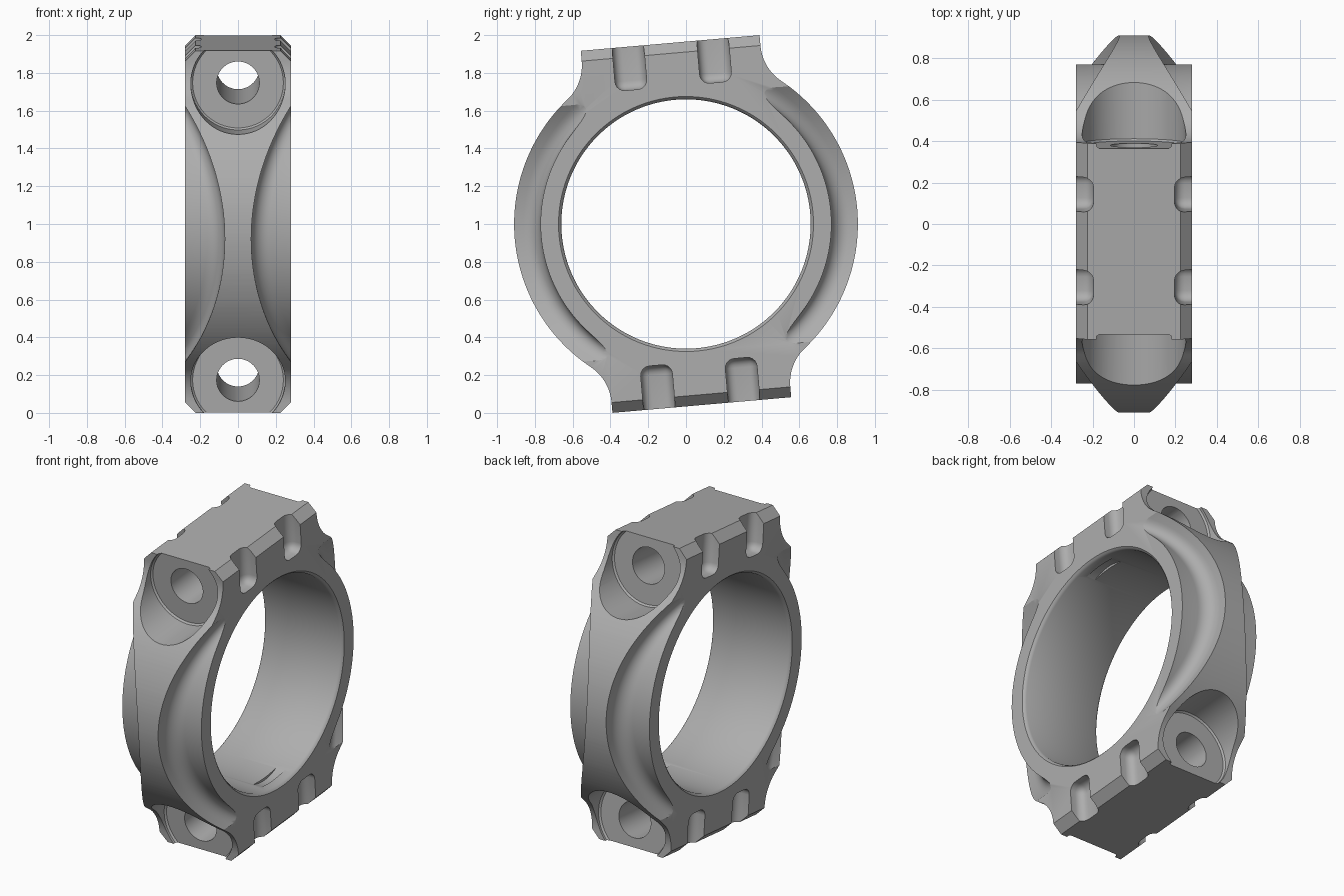
import bpy, bmesh, math
from mathutils import Matrix, Vector

if "Cube" in bpy.data.objects:
    bpy.data.objects.remove(bpy.data.objects["Cube"])

HALF = 0.28      # half width along x
R_OUT, R_STEP, R_IN = 0.91, 0.77, 0.66
BU, BW = 0.475, 0.962   # clamp pad half length and half height
TILT = math.radians(5)

metal = bpy.data.materials.new("grey metal")
metal.diffuse_color = (0.42, 0.42, 0.42, 1)
metal.use_nodes = True
metal.node_tree.nodes["Principled BSDF"].inputs["Base Color"].default_value = metal.diffuse_color


def make(name, bm):
    bmesh.ops.recalc_face_normals(bm, faces=bm.faces)
    me = bpy.data.meshes.new(name)
    bm.to_mesh(me)
    bm.free()
    ob = bpy.data.objects.new(name, me)
    bpy.context.collection.objects.link(ob)
    me.materials.append(metal)
    return ob


def loft(name, rings):
    """Closed solid through a row of equal closed sections."""
    bm = bmesh.new()
    rows = [[bm.verts.new(p) for p in ring] for ring in rings]
    n = len(rows[0])
    for a, b in zip(rows, rows[1:]):
        for i in range(n):
            j = (i + 1) % n
            bm.faces.new((a[i], a[j], b[j], b[i]))
    bm.faces.new(rows[0])
    bm.faces.new(rows[-1])
    return make(name, bm)


def lathe(name, axis, stations, centre=(0, 0, 0), seg=64):
    """Round solid along x or y; stations are (position, radius)."""
    rings = []
    for pos, r in stations:
        ring = []
        for i in range(seg):
            t = 2 * math.pi * (i + 0.5) / seg
            a, b = r * math.cos(t), r * math.sin(t)
            p = (pos, a, b) if axis == 'x' else (a, pos, b)
            ring.append(Vector(p) + Vector(centre))
        rings.append(ring)
    return loft(name, rings)


def box(name, size, centre, rot=None, bevel=0):
    bm = bmesh.new()
    bmesh.ops.create_cube(bm, size=1)
    bmesh.ops.scale(bm, vec=size, verts=bm.verts)
    if bevel:
        bmesh.ops.bevel(bm, geom=bm.edges[:], offset=bevel, segments=5,
                        profile=0.5, affect='EDGES')
    if rot:
        bmesh.ops.rotate(bm, matrix=rot, verts=bm.verts)
    bmesh.ops.translate(bm, vec=centre, verts=bm.verts)
    return make(name, bm)


# outline of ring plus both clamp pads, joined by concave fillets
FIL = 0.25
cu = BU + FIL
cw = math.sqrt((R_OUT + FIL) ** 2 - cu ** 2)
tangent = math.atan2(cw, cu)
quarter = [(R_OUT * math.cos(tangent * i / 30), R_OUT * math.sin(tangent * i / 30))
           for i in range(31)]
for i in range(1, 13):
    t = tangent + math.pi - tangent * i / 12
    quarter.append((cu + FIL * math.cos(t), cw + FIL * math.sin(t)))
quarter.append((BU, BW))
half = quarter + [(-u, w) for u, w in reversed(quarter)]
outline = half + [(u, -w) for u, w in reversed(half)][1:-1]
body = loft("bearing_clamp_ring", [[(x, u, w) for u, w in outline] for x in (-HALF, HALF)])

cutters = []

# central bore with softened rims
bore = [(-0.4, 0.795), (-HALF, 0.675), (-0.272, 0.666), (-0.26, R_IN),
        (0.26, R_IN), (0.272, 0.666), (HALF, 0.675), (0.4, 0.795)]
cutters.append(lathe("bore_cutter", 'x', bore, seg=128))

# side grooves that waist the rim, with a filleted root
RW, FR = 1.206, 0.09


def waist(w):
    return 0.07 + RW - math.sqrt(RW * RW - w * w)


section = [(0, 1.05), (0, 0.95)]
section += [(FR - FR * math.cos(a), R_STEP + FR - FR * math.sin(a))
            for a in [math.pi / 2 * i / 8 for i in range(9)]]
for sx in (-1, 1):
    for su in (-1, 1):
        rings = []
        for i in range(61):
            t = math.radians(-60 + 2 * i)
            ring = [(sx * (waist(r * math.sin(t)) + off), su * r * math.cos(t),
                     r * math.sin(t)) for off, r in section]
            for r in (R_STEP, 1.05):
                ring.append((sx * 0.65, su * r * math.cos(t), r * math.sin(t)))
            rings.append(ring)
        cutters.append(loft("groove_cutter", rings))

for sw in (-1, 1):
    # bolt hole and the spot faces at both of its ends
    axis = (0, 0, sw * 0.79)
    cutters.append(lathe("bolt_hole_cutter", 'y', [(-1.2, 0.113), (1.2, 0.113)], axis, 48))
    for su in (-1, 1):
        cutters.append(lathe("spot_face_cutter", 'y',
                             [(su * 0.45, 0.24), (su * 0.46, 0.25), (su * 1.2, 0.25)], axis, 72))
    for sx in (-1, 1):
        # long edge chamfer
        cutters.append(box("chamfer_cutter", (0.4, 2, 0.4),
                           (sx * (HALF + 0.114), 0, sw * (BW + 0.114)),
                           Matrix.Rotation(math.pi / 4, 3, 'Y')))
        # rounded side notches
        for u in (-0.225, 0.225):
            cutters.append(box("notch_cutter", (0.3, 0.168, 0.5),
                               (sx * 0.345, u, sw * 0.982), None, 0.05))
    # shallow locating slot inside the bore
    cutters.append(lathe("slot_cutter", 'x', [(0.15, 0.28), (0.21, 0.28)],
                         (0, 0, sw * 0.395), 96))

for c in cutters:
    m = body.modifiers.new(c.name, 'BOOLEAN')
    m.operation = 'DIFFERENCE'
    m.solver = 'EXACT'
    m.object = c

# bake the cuts, drop the cutters, then tilt and lift into place
dg = bpy.context.evaluated_depsgraph_get()
result = bpy.data.meshes.new_from_object(body.evaluated_get(dg))
body.modifiers.clear()
body.data = result
for c in cutters:
    bpy.data.objects.remove(c)
result.transform(Matrix.Translation((0, 0, 1)) @ Matrix.Rotation(TILT, 4, 'X'))
for p in result.polygons:
    p.material_index = 0

bpy.ops.object.select_all(action='DESELECT')
body.select_set(True)
bpy.context.view_layer.objects.active = body
bpy.ops.object.shade_smooth_by_angle(angle=math.radians(30))
